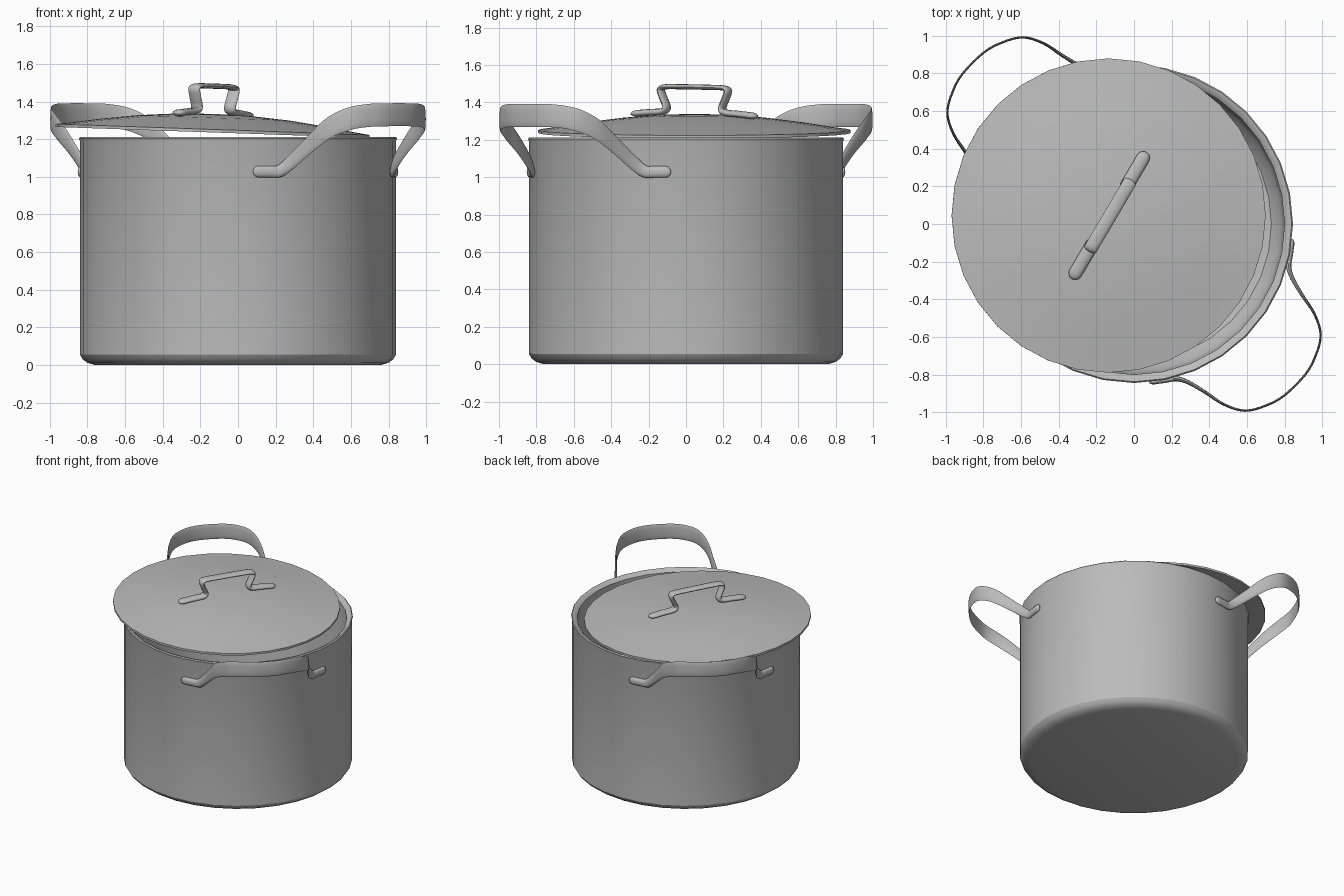
import bpy, bmesh, math
from mathutils import Vector, Matrix

cube = bpy.data.objects.get("Cube")
if cube:
    bpy.data.objects.remove(cube, do_unlink=True)

steel = bpy.data.materials.new("grey steel")
steel.use_nodes = True
steel.diffuse_color = (0.5, 0.5, 0.5, 1)
steel.node_tree.nodes["Principled BSDF"].inputs["Base Color"].default_value = (0.5, 0.5, 0.5, 1)


def finish(name, bm, angle=40):
    bmesh.ops.remove_doubles(bm, verts=bm.verts, dist=0.0001)
    bmesh.ops.recalc_face_normals(bm, faces=bm.faces)
    mesh = bpy.data.meshes.new(name)
    bm.to_mesh(mesh)
    bm.free()
    mesh.materials.append(steel)
    obj = bpy.data.objects.new(name, mesh)
    bpy.context.collection.objects.link(obj)
    bpy.ops.object.select_all(action="DESELECT")
    obj.select_set(True)
    bpy.context.view_layer.objects.active = obj
    bpy.ops.object.shade_smooth_by_angle(angle=math.radians(angle))
    return obj


def lathe(name, profile, steps=32, angle=40):
    """Spin a profile of (radius, height) about z."""
    bm = bmesh.new()
    verts = [bm.verts.new((r, 0, z)) for r, z in profile]
    edges = [bm.edges.new(pair) for pair in zip(verts, verts[1:])]
    bmesh.ops.spin(bm, geom=verts + edges, cent=(0, 0, 0), axis=(0, 0, 1),
                   angle=math.tau, steps=steps, use_duplicate=False)
    return finish(name, bm, angle)


def smooth_path(keys, cuts=4):
    """Catmull-Rom through keys of (x, y, z, half thickness, half width)."""
    pts = [Vector(k) for k in keys]
    pts = [2 * pts[0] - pts[1]] + pts + [2 * pts[-1] - pts[-2]]
    out = []
    for a, b, c, d in zip(pts, pts[1:], pts[2:], pts[3:]):
        for i in range(cuts):
            t = i / cuts
            out.append(0.5 * (2 * b + (c - a) * t + (2 * a - 5 * b + 4 * c - d) * t * t
                              + (3 * b - a - 3 * c + d) * t ** 3))
    return out + [pts[-2]]


def strap(name, keys, ref, sides=12):
    """Sweep an oval section along a path, with rounded ends."""
    path = smooth_path(keys)
    ref = Vector(ref)
    rings = []
    for i, p in enumerate(path):
        tangent = path[min(i + 1, len(path) - 1)].xyz - path[max(i - 1, 0)].xyz
        rings.append((Vector(p[:3]), tangent.normalized(), p[3], p[4], 1.0))
    caps = []
    for (p, t, thin, wide, _), sign in ((rings[0], -1), (rings[-1], 1)):
        caps.append([(p + sign * t * wide * math.sin(a), t, thin, wide, math.cos(a))
                     for a in (math.radians(d) for d in (30, 60, 85))])
    rings = caps[0][::-1] + rings + caps[1]
    bm = bmesh.new()
    loops = []
    for p, t, thin, wide, scale in rings:
        n = t.cross(ref).normalized()
        b = n.cross(t)
        loops.append([bm.verts.new(p + scale * (n * thin * math.cos(a) + b * wide * math.sin(a)))
                      for a in (math.tau * k / sides for k in range(sides))])
    for lo, hi in zip(loops, loops[1:]):
        for k in range(sides):
            j = (k + 1) % sides
            bm.faces.new((lo[k], lo[j], hi[j], hi[k]))
    bm.faces.new(loops[0])
    bm.faces.new(loops[-1])
    return finish(name, bm, 60)


# Pot body: rounded base, straight wall, thick rim and hollow inside
lathe("pot_body", [
    (0, 0), (0.76, 0), (0.80, 0.012), (0.825, 0.03), (0.84, 0.055), (0.84, 1.19),
    (0.845, 1.205), (0.838, 1.212), (0.82, 1.208), (0.80, 1.19), (0.795, 0.2),
    (0.78, 0.12), (0.73, 0.06), (0.64, 0.04), (0, 0.04)], angle=30)

# Side handles: half a path, mirrored across the diagonal, then turned half round
half = [
    (0.11, -0.836, 1.028, 0.016, 0.031),
    (0.17, -0.828, 1.028, 0.016, 0.031),
    (0.225, -0.822, 1.032, 0.014, 0.032),
    (0.29, -0.842, 1.085, 0.011, 0.036),
    (0.38, -0.895, 1.17, 0.009, 0.042),
    (0.48, -0.96, 1.257, 0.007, 0.052),
    (0.59, -0.992, 1.308, 0.006, 0.059),
    (0.70, -0.965, 1.327, 0.006, 0.061),
    (0.80, -0.91, 1.33, 0.006, 0.061)]
mirrored = [(-y, -x, z, thin, wide) for x, y, z, thin, wide in reversed(half)]
for name, turn in (("left_handle", 0), ("right_handle", math.pi)):
    handle = strap(name, half + mirrored, (0, 0, 1))
    handle.data.transform(Matrix.Rotation(turn, 4, "Z"))

# Lid: shallow dome set askew on the rim
lid_place = Matrix.Translation((-0.135, 0.045, 1.24)) @ Matrix.Rotation(math.radians(2), 4, "Y")
lid = lathe("lid", [
    (0, 0.095), (0.2, 0.09), (0.4, 0.074), (0.6, 0.048), (0.76, 0.022), (0.835, 0.012),
    (0.835, -0.004), (0.76, 0.004), (0.6, 0.03), (0.4, 0.056), (0.2, 0.072), (0, 0.077)])
lid.data.transform(lid_place)

# Lid handle: two feet and a raised bridge
half = [
    (-0.355, 0, 0.095, 0.018, 0.036),
    (-0.27, 0, 0.102, 0.018, 0.036),
    (-0.195, 0, 0.108, 0.018, 0.036),
    (-0.172, 0, 0.13, 0.017, 0.036),
    (-0.195, 0, 0.185, 0.016, 0.036),
    (-0.208, 0, 0.225, 0.015, 0.036),
    (-0.18, 0, 0.24, 0.014, 0.036),
    (-0.08, 0, 0.242, 0.014, 0.036)]
mirrored = [(-x, y, z, thin, wide) for x, y, z, thin, wide in reversed(half)]
knob = strap("lid_handle", half + mirrored, (0, 1, 0))
knob.data.transform(lid_place @ Matrix.Rotation(math.radians(59.5), 4, "Z"))
